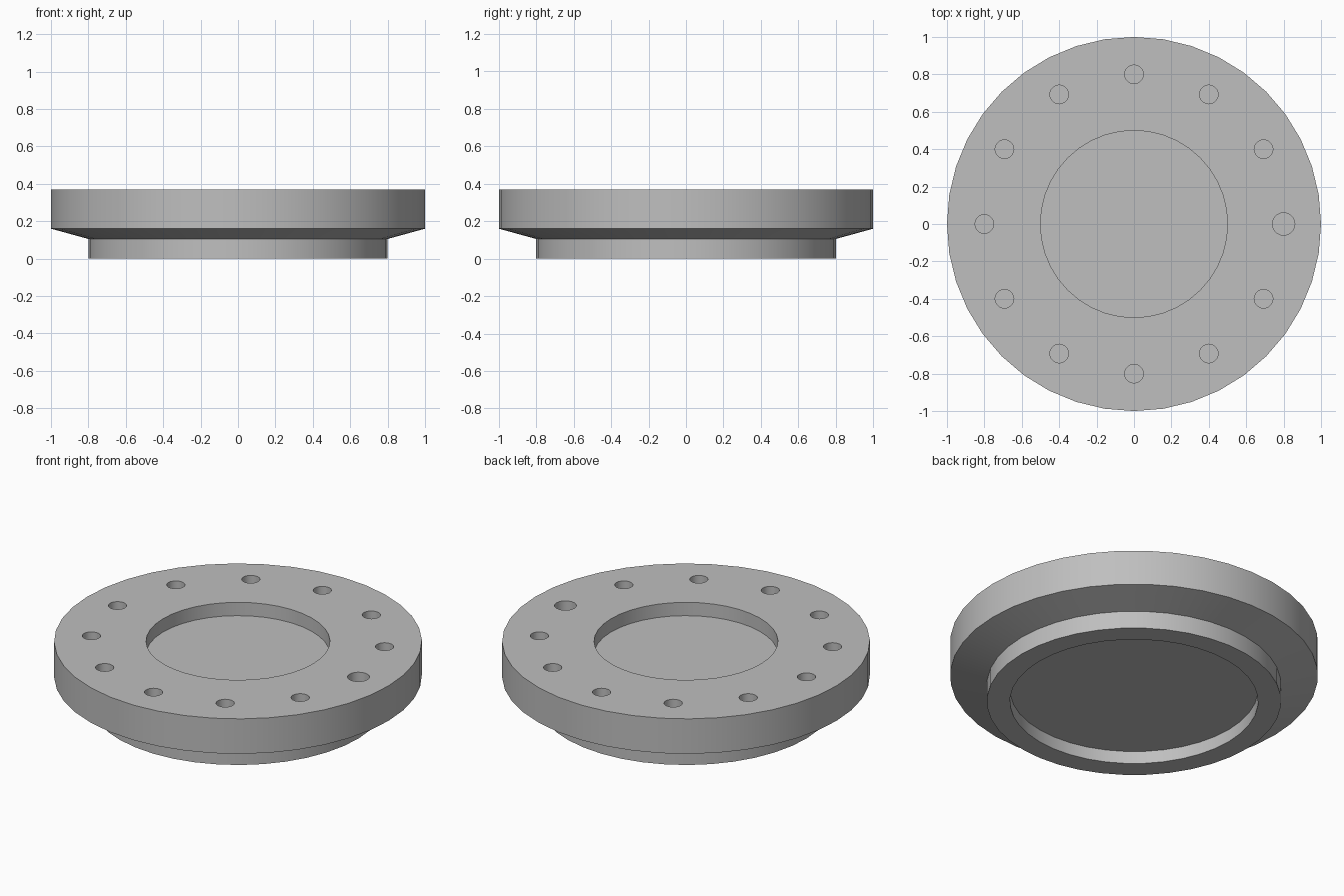
import bpy, bmesh, math

if "Cube" in bpy.data.objects:
    bpy.data.objects.remove(bpy.data.objects["Cube"])

STEPS = 40
TOP = 0.37

steel = bpy.data.materials.new("light_grey_steel")
steel.diffuse_color = (0.52, 0.52, 0.52, 1)
steel.use_nodes = True
steel.node_tree.nodes["Principled BSDF"].inputs["Base Color"].default_value = steel.diffuse_color

# Flange body: lathed half profile (radius, height), top recess to bottom recess
profile = [(0.50, TOP - 0.08), (0.50, TOP), (1.0, TOP), (1.0, 0.16),
           (0.80, 0.105), (0.80, 0.0), (0.675, 0.0), (0.675, 0.075)]
bm = bmesh.new()
rings = []
for r, z in profile:
    rings.append([bm.verts.new((r * math.cos(2 * math.pi * i / STEPS),
                                r * math.sin(2 * math.pi * i / STEPS), z))
                  for i in range(STEPS)])
for a, b in zip(rings, rings[1:]):
    for i in range(STEPS):
        j = (i + 1) % STEPS
        bm.faces.new((a[i], a[j], b[j], b[i]))
# Recess floors
bm.faces.new(rings[0])
bm.faces.new(rings[-1])
bmesh.ops.recalc_face_normals(bm, faces=bm.faces)
mesh = bpy.data.meshes.new("flange_body")
bm.to_mesh(mesh)
bm.free()
body = bpy.data.objects.new("flange_body", mesh)
bpy.context.collection.objects.link(body)
mesh.materials.append(steel)

# Ring of twelve blind bolt holes, the one on +x slightly larger
DEPTH = 0.16
bm = bmesh.new()
for k in range(12):
    a = k * math.pi / 6
    r = 0.06 if k == 0 else 0.05
    new = bmesh.ops.create_cone(bm, cap_ends=True, segments=20, radius1=r,
                                radius2=r, depth=DEPTH + 0.1)["verts"]
    bmesh.ops.translate(bm, verts=new, vec=(0.8 * math.cos(a), 0.8 * math.sin(a),
                                            TOP - DEPTH + (DEPTH + 0.1) / 2))
cut_mesh = bpy.data.meshes.new("hole_cutter")
bm.to_mesh(cut_mesh)
bm.free()
cut_mesh.materials.append(steel)
cutter = bpy.data.objects.new("hole_cutter", cut_mesh)
bpy.context.collection.objects.link(cutter)
cutter.hide_render = True

mod = body.modifiers.new("bolt_holes", 'BOOLEAN')
mod.operation = 'DIFFERENCE'
mod.solver = 'EXACT'
mod.object = cutter
bpy.context.view_layer.objects.active = body
body.select_set(True)
bpy.ops.object.modifier_apply(modifier=mod.name)
bpy.data.objects.remove(cutter)

# Smooth round walls with crisp rims
bpy.ops.object.shade_smooth_by_angle(angle=math.radians(25))
